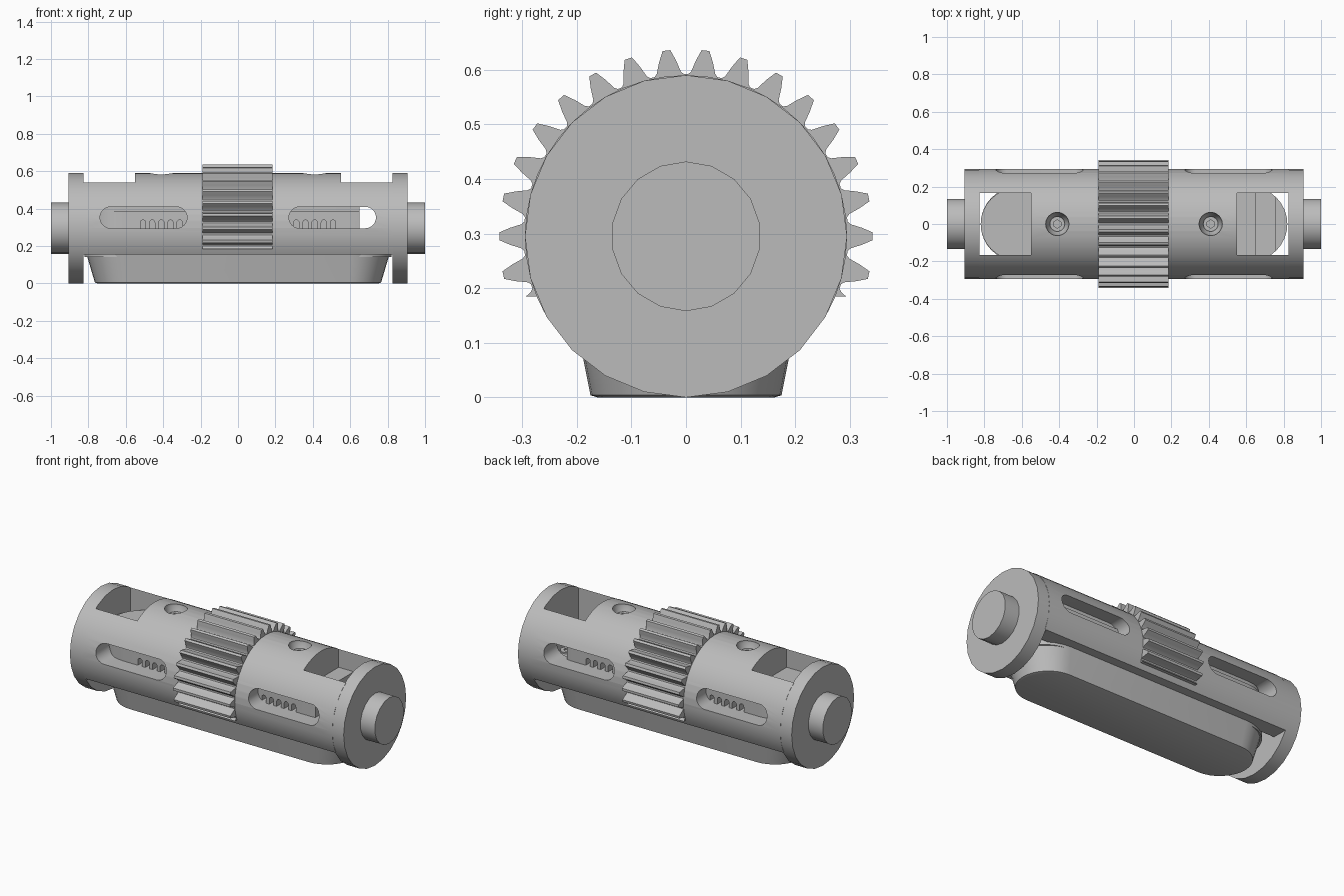
import bpy, bmesh
from math import sin, cos, pi, radians

if "Cube" in bpy.data.objects:
    bpy.data.objects.remove(bpy.data.objects["Cube"])

grey = bpy.data.materials.new("plain grey")
grey.use_nodes = True
grey.diffuse_color = (0.5, 0.5, 0.5, 1)
grey.node_tree.nodes["Principled BSDF"].inputs["Base Color"].default_value = (0.5, 0.5, 0.5, 1)

AXIS_Z = 0.295   # height of the long axis
RADIUS = 0.295


def loft(name, rings):
    """Closed solid through a row of matching rings."""
    bm = bmesh.new()
    loops = [[bm.verts.new(p) for p in ring] for ring in rings]
    n = len(loops[0])
    for a, b in zip(loops, loops[1:]):
        for i in range(n):
            j = (i + 1) % n
            bm.faces.new((a[i], a[j], b[j], b[i]))
    bm.faces.new(loops[0])
    bm.faces.new(loops[-1])
    bmesh.ops.recalc_face_normals(bm, faces=bm.faces)
    mesh = bpy.data.meshes.new(name)
    bm.to_mesh(mesh)
    bm.free()
    mesh.materials.append(grey)
    obj = bpy.data.objects.new(name, mesh)
    bpy.context.collection.objects.link(obj)
    return obj


def circle(r, n):
    return [(r * sin(2 * pi * i / n), r * cos(2 * pi * i / n)) for i in range(n)]


def stadium(half, r, n=16):
    pts = []
    for side in (1, -1):
        for i in range(n + 1):
            a = -pi / 2 + pi * i / n
            pts.append((side * (half + r * cos(a)), side * r * sin(a)))
    return pts


def along_x(pts, x):
    return [(x, u, AXIS_Z + v) for u, v in pts]


def along_y(pts, y, cx, cz):
    return [(cx + u, y, cz + v) for u, v in pts]


def along_z(pts, z, cx=0, cy=0):
    return [(cx + u, cy + v, z) for u, v in pts]


def box(name, x0, x1, y0, y1, z0, z1):
    rect = [(x0, y0), (x1, y0), (x1, y1), (x0, y1)]
    return loft(name, [along_z(rect, z0), along_z(rect, z1)])


def cut(target, cutters):
    for c in cutters:
        mod = target.modifiers.new("cut", "BOOLEAN")
        mod.operation, mod.solver, mod.object = "DIFFERENCE", "EXACT", c
        c.hide_render = True
        bpy.context.view_layer.objects.active = target
        bpy.ops.object.modifier_apply(modifier=mod.name)
        bpy.data.objects.remove(c)


def smooth(obj):
    bpy.ops.object.select_all(action="DESELECT")
    obj.select_set(True)
    bpy.context.view_layer.objects.active = obj
    bpy.ops.object.shade_smooth_by_angle(angle=radians(30))


# Sleeve: flat underside, end windows, side slots and screw holes
sleeve = loft("sleeve", [along_x(circle(RADIUS, 48), x) for x in (-0.83, 0.83)])
cutters = [box("under_cut", -1, 1, -0.4, 0.4, -0.1, 0.155)]
slot = stadium(0.175, 0.0575)
for s in (-1, 1):
    x0, x1 = sorted((s * 0.55, s * 0.86))
    cutters.append(box("window_cut", x0, x1, -0.165, 0.165, 0.1, 0.7))
    hole = [(0.035, 0.52), (0.045, 0.54), (0.062, 0.575), (0.062, 0.62)]
    cutters.append(loft("hole_cut", [along_z(circle(r, 32), z, s * 0.41) for r, z in hole]))
    for t in (-1, 1):
        cutters.append(loft("slot_cut", [along_y(slot, t * y, s * 0.505, 0.352)
                                         for y in (0.155, 0.35)]))
cut(sleeve, cutters)

# Inner housing seen through the slots, with rows of arched vents
housing = loft("inner_housing", [along_z(stadium(0.62, 0.2), z) for z in (0.14, 0.385)])
lid = loft("housing_lid", [along_z(stadium(0.63, 0.19), z) for z in (0.38, 0.43)])
arch = stadium(0.04, 0.014, 8)
arch = [(v, u) for u, v in arch]
cutters = [box("clearance_cut", 0.65, 0.9, -0.3, 0.3, 0.285, 0.5),
           box("step_cut", 0.76, 0.9, -0.3, 0.3, 0.2, 0.5)]
for s in (-1, 1):
    for t in (-1, 1):
        for i in range(5):
            cutters.append(loft("vent_cut", [along_y(arch, t * y, s * (0.312 + 0.049 * i), 0.285)
                                             for y in (0.16, 0.25)]))
cut(housing, cutters)
cut(lid, [box("lid_cut", 0.65, 0.9, -0.3, 0.3, 0.2, 0.5)])

# Tapered base
base = loft("base", [along_z(stadium(c, r), z) for c, r, z in
                     ((0.59, 0.162, 0), (0.59, 0.175, 0.004), (0.605, 0.205, 0.156))])

# Round end plates and shaft stubs
parts = [sleeve, housing, lid, base]
for side, s in (("left", 1), ("right", -1)):
    parts.append(loft(side + "_end_plate",
                      [along_x(circle(RADIUS, 24), s * x) for x in (0.825, 0.905)]))
    parts.append(loft(side + "_shaft",
                      [along_x(circle(0.137, 18), s * x) for x in (0.9, 1.0)]))

# Gear ring, trimmed flat near the bottom
profile = []
tooth = [(-5.2, 0.297), (-4.2, 0.302), (-2.8, 0.322), (-1.2, 0.342)]
tooth += [(-a, r) for a, r in reversed(tooth)]
for k in range(30):
    for a, r in tooth:
        ang = radians(6 + 12 * k + a)
        profile.append((r * sin(ang), r * cos(ang)))
gear = loft("gear", [along_x(profile, x) for x in (-0.19, 0.185)])
cut(gear, [box("gear_trim", -0.5, 0.5, -0.5, 0.5, -0.2, 0.185)])
parts.append(gear)


# Socket screws
def screw(name, x, y, z, r):
    head = loft(name, [along_z(circle(r, 24), h, x, y) for h in (z - 0.03, z)])
    cut(head, [loft("socket_cut", [along_z(circle(r * 0.55, 6), h, x, y)
                                   for h in (z - 0.015, z + 0.02)])])
    parts.append(head)


for side, s in (("left", 1), ("right", -1)):
    screw(side + "_top_screw", s * 0.41, 0, 0.55, 0.04)
for side, y in (("front", -0.085), ("back", 0.09)):
    screw(side + "_plate_screw", 0.72, y, 0.293, 0.04)

for p in parts:
    smooth(p)
